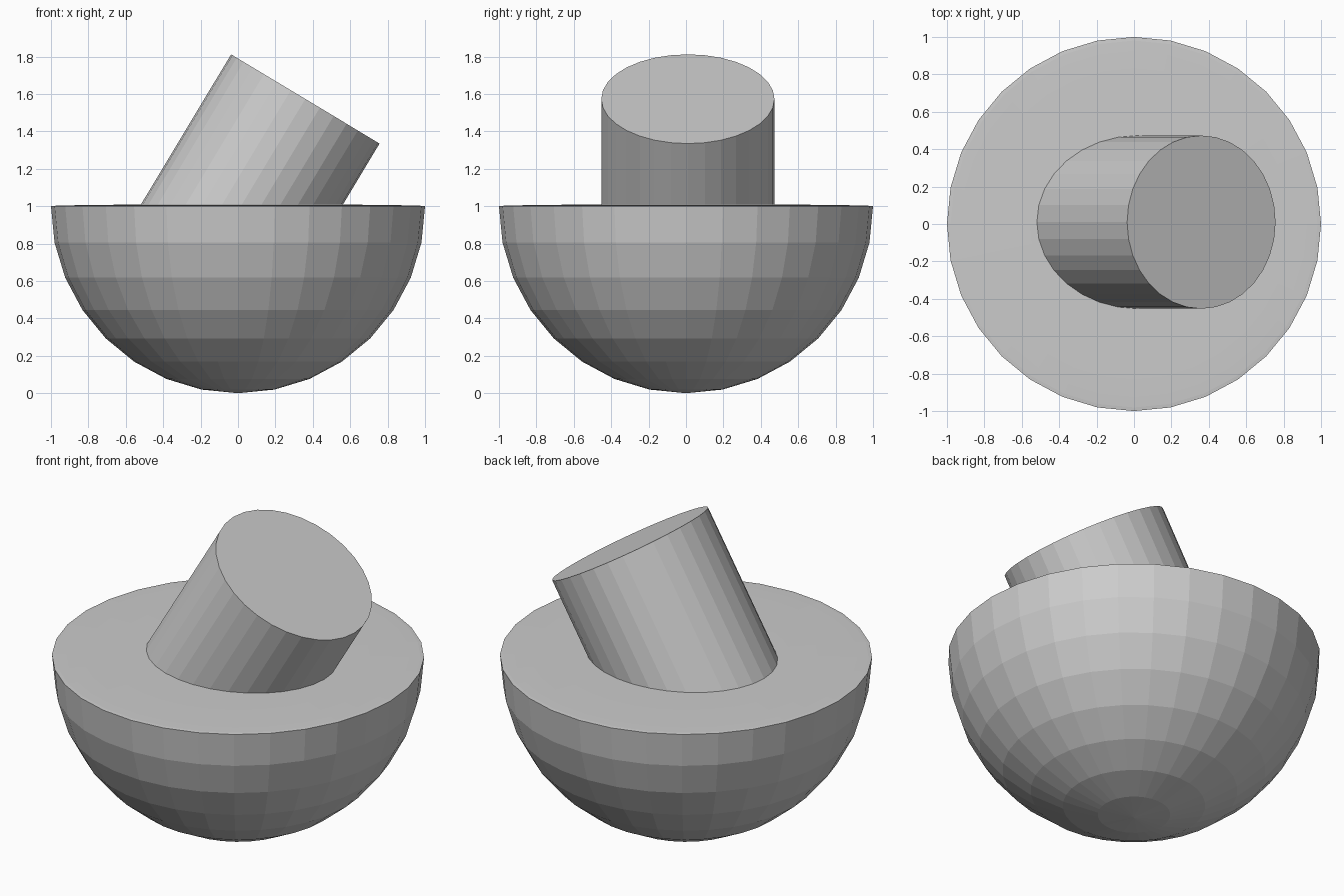
import bpy
from math import radians
from mathutils import Vector, Matrix

if "Cube" in bpy.data.objects:
    bpy.data.objects.remove(bpy.data.objects["Cube"])

# Bowl: sphere whose upper half is squashed to an almost flat lid
bpy.ops.mesh.primitive_uv_sphere_add(segments=32, ring_count=16, radius=1)
bowl = bpy.context.object
bowl.name = "bowl"
for v in bowl.data.vertices:
    if v.co.z > 0:
        v.co.z *= 0.01
    v.co.z += 1

# Tilted stem: its lower end is sunk into the bowl
tilt, radius, length = radians(31), 0.463, 1.2
turn = Matrix.Rotation(tilt, 4, 'Y')
top_centre = Vector((0.36, 0.01, 1.573))
bpy.ops.mesh.primitive_cylinder_add(vertices=32, radius=radius, depth=length)
stem = bpy.context.object
stem.name = "tilted_stem"
axis = turn @ Vector((0, 0, 1))
stem.data.transform(Matrix.Translation(top_centre - axis * length / 2) @ turn)
